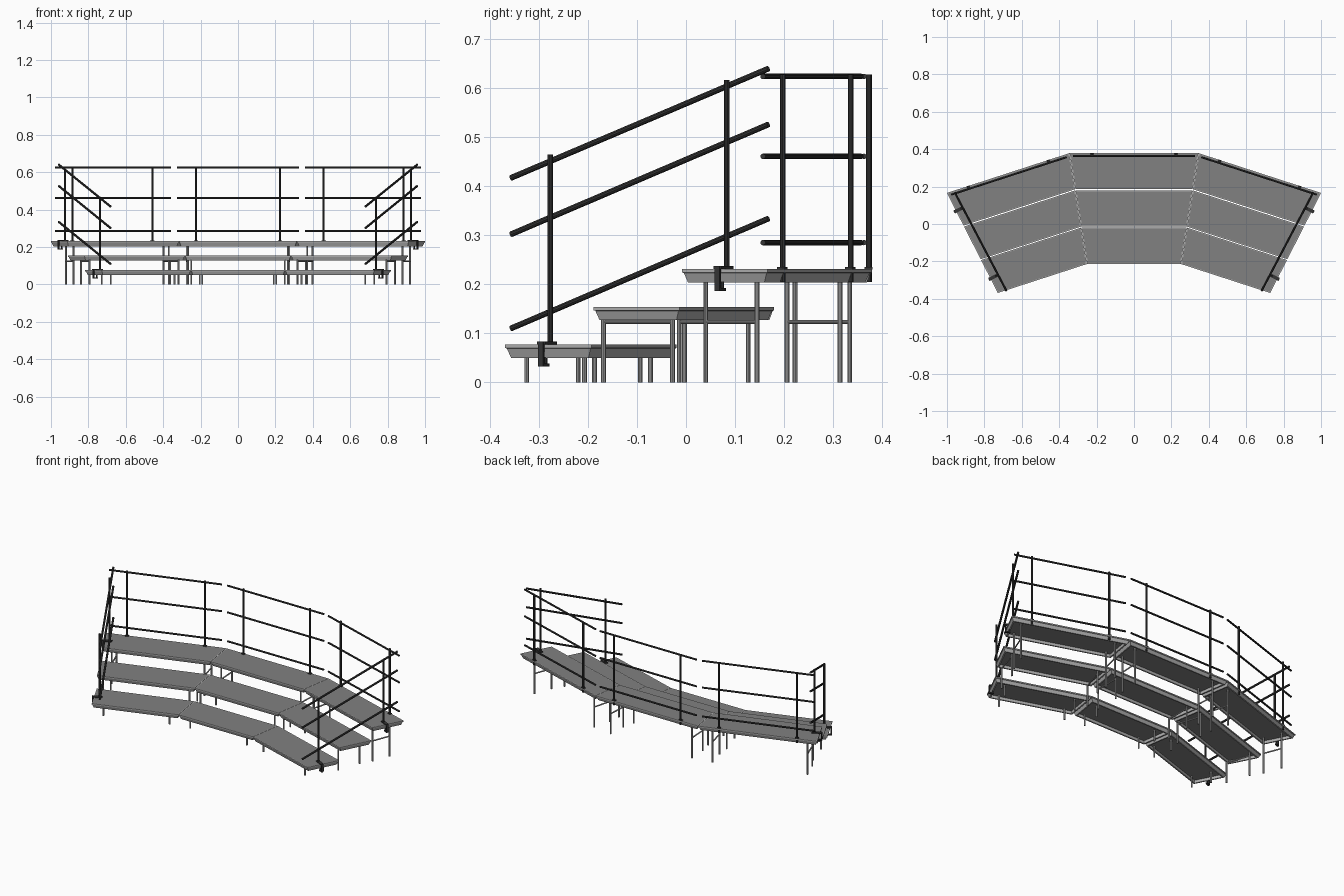
import bpy, bmesh, math
from mathutils import Vector, Matrix

if "Cube" in bpy.data.objects:
    bpy.data.objects.remove(bpy.data.objects["Cube"])

T9 = math.tan(math.radians(9))
AXIS_Y = -1.80            # the three bays fan around this point


def material(name, v):
    m = bpy.data.materials.new(name)
    m.diffuse_color = (v, v, v, 1)
    m.use_nodes = True
    m.node_tree.nodes["Principled BSDF"].inputs["Base Color"].default_value = m.diffuse_color
    return m


DECK = material("deck_grey", 0.22)
METAL = material("light_metal", 0.42)
DARK = material("dark_metal", 0.035)


def finish(bm, name, mat, matrix=Matrix(), smooth=False):
    bmesh.ops.recalc_face_normals(bm, faces=bm.faces)
    me = bpy.data.meshes.new(name)
    bm.to_mesh(me)
    bm.free()
    me.transform(matrix)
    me.materials.append(mat)
    ob = bpy.data.objects.new(name, me)
    bpy.context.collection.objects.link(ob)
    if smooth:
        bpy.ops.object.select_all(action='DESELECT')
        ob.select_set(True)
        bpy.context.view_layer.objects.active = ob
        bpy.ops.object.shade_smooth_by_angle()
    return ob


def tube(bm, a, b, r, sides=10):
    a, b = Vector(a), Vector(b)
    d = b - a
    m = Matrix.Translation((a + b) / 2) @ d.to_track_quat('Z', 'Y').to_matrix().to_4x4()
    bmesh.ops.create_cone(bm, cap_ends=True, segments=sides, radius1=r, radius2=r,
                          depth=d.length, matrix=m)


def box(bm, c, s, m=Matrix()):
    bmesh.ops.create_cube(bm, size=1, matrix=m @ Matrix.Translation(c) @ Matrix.Diagonal((*s, 1)))


def ring(bm, y0, y1, inset, z):
    # wedge-shaped outline of a platform, shrunk by inset
    def half(y):
        return y * T9 - inset / math.cos(math.radians(9))
    a, b = y0 + inset, y1 - inset
    pts = ((-half(a), a), (half(a), a), (half(b), b), (-half(b), b))
    return [bm.verts.new((x, y, z)) for x, y in pts]


def loft(bm, rings):
    for p, q in zip(rings, rings[1:]):
        for i in range(4):
            j = (i + 1) % 4
            bm.faces.new((p[i], p[j], q[j], q[i]))


# tier: front radius, back radius, top height, leg positions (x, y)
TIERS = [
    (1.585, 1.782, 0.077, ((0.191, 1.613), (0.2045, 1.728))),
    (1.785, 1.981, 0.154, ((0.250, 1.797), (0.250, 1.945))),
    (1.985, 2.180, 0.231, ((0.268, 2.022), (0.274, 2.134))),
]

for bay, ang in (("left", 18), ("centre", 0), ("right", -18)):
    M = Matrix.Translation((0, AXIS_Y, 0)) @ Matrix.Rotation(math.radians(ang), 4, 'Z')
    for n, (y0, y1, top, legs) in enumerate(TIERS, 1):
        tag = f"{bay}_tier_{n}"
        # tapered rim around the platform
        bm = bmesh.new()
        prof = ((0.006, top), (0.001, top), (0.001, top - 0.007), (0.004, top - 0.008),
                (0.011, top - 0.027), (0.019, top - 0.027), (0.019, top - 0.009),
                (0.006, top - 0.009))
        rs = [ring(bm, y0, y1, i, z) for i, z in prof]
        loft(bm, rs + rs[:1])
        finish(bm, tag + "_rim", METAL, M)
        # deck panel inside the rim
        bm = bmesh.new()
        lo, hi = ring(bm, y0, y1, 0.006, top - 0.010), ring(bm, y0, y1, 0.006, top)
        loft(bm, [lo, hi])
        bm.faces.new(lo)
        bm.faces.new(hi)
        finish(bm, tag + "_deck", DECK, M)
        # legs with cross braces on the taller tiers
        bm = bmesh.new()
        for s in (-1, 1):
            for x, y in legs:
                tube(bm, (s * x, y, 0), (s * x, y, top - 0.009), 0.005)
            if n > 1:
                (xa, ya), (xb, yb) = legs
                tube(bm, (s * xa, ya, 0.123), (s * xb, yb, 0.123), 0.004)
        finish(bm, tag + "_legs", METAL, M, True)

    # back guard rail
    bm = bmesh.new()
    for z in (0.285, 0.461, 0.624):
        tube(bm, (-0.325, 2.163, z), (0.325, 2.163, z), 0.0055)
    for x in (-0.225, 0.225):
        tube(bm, (x, 2.173, 0.205), (x, 2.173, 0.628), 0.006)
        box(bm, (x, 2.172, 0.233), (0.02, 0.016, 0.005))
    finish(bm, bay + "_back_rail", DARK, M, True)

# sloped end rails with clamped posts, one on each side
for side, s in (("left", -1), ("right", 1)):
    bm = bmesh.new()
    for za, zb in ((0.110, 0.334), (0.302, 0.526), (0.417, 0.640)):
        tube(bm, (0.682, -0.357, za), (0.958, 0.168, zb), 0.006)
    for x, y, deck, top in ((0.738, -0.277, 0.077, 0.465), (0.924, 0.083, 0.231, 0.617)):
        tube(bm, (x, y, deck), (x, y, top), 0.006)
        R = Matrix.Translation((x, y, deck)) @ Matrix.Rotation(math.radians(-27), 4, 'Z')
        box(bm, (0.014, 0, 0.003), (0.056, 0.018, 0.006), R)
        box(bm, (0.040, 0, -0.019), (0.006, 0.012, 0.05), R)
        box(bm, (0.029, 0, -0.042), (0.028, 0.012, 0.006), R)
        tube(bm, R @ Vector((0.020, 0, -0.042)), R @ Vector((0.020, 0, -0.025)), 0.004)
    finish(bm, side + "_end_rail", DARK, Matrix.Diagonal((s, 1, 1, 1)), True)

# mirrored rail needs its normals turned outward again
me = bpy.data.objects["left_end_rail"].data
me.flip_normals()
